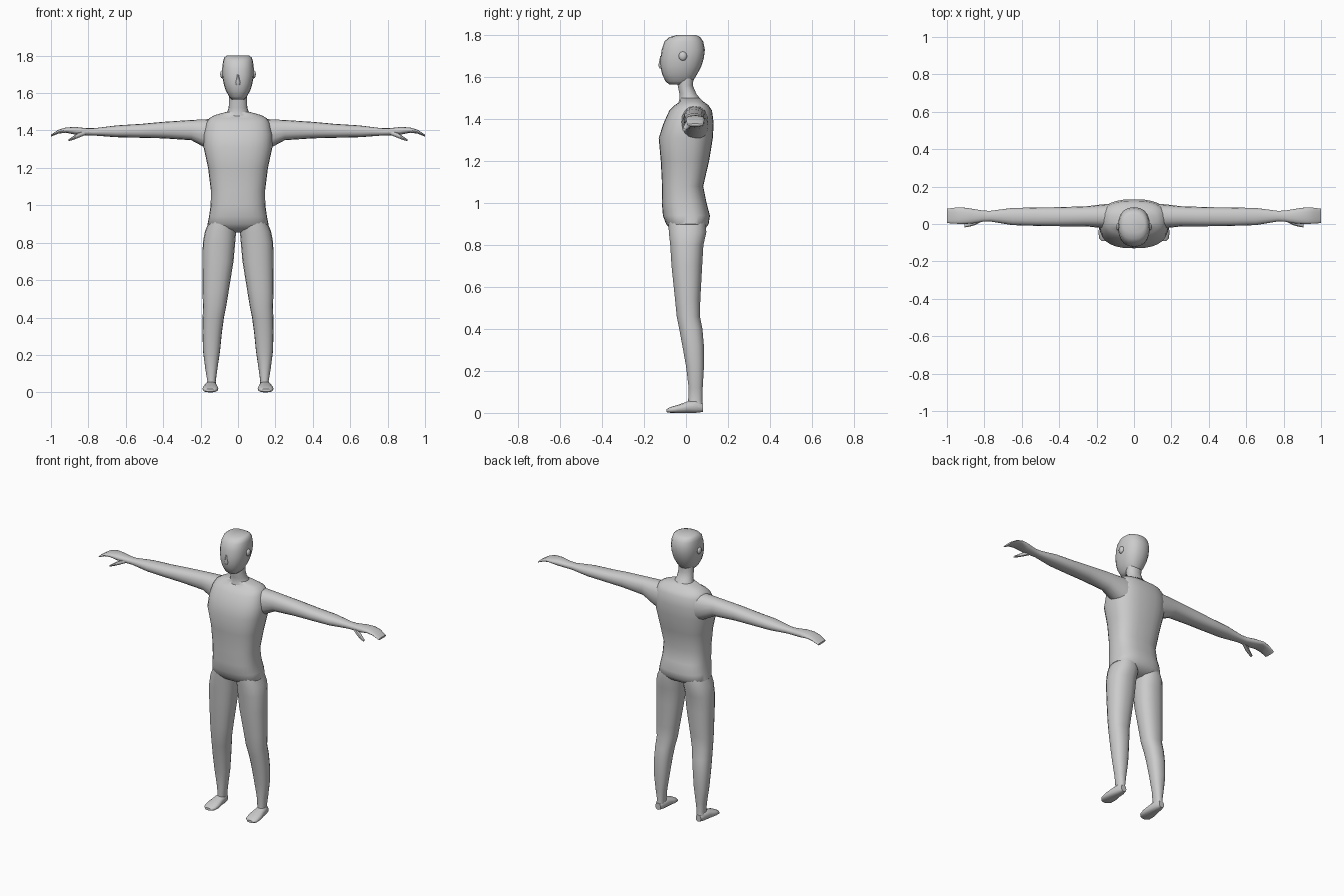
import bpy, math
from mathutils import Vector


def loft(name, axis, rings, n=18, power=2.4, mirror=False, parts=None):
    """Skin superellipse rings (t, a0, a1, b0, b1) set along one axis."""
    order = {'x': (0, 1, 2), 'y': (1, 0, 2), 'z': (2, 0, 1)}[axis]
    verts, faces = [], []
    for t, a0, a1, b0, b1 in rings:
        for i in range(n):
            ang = 2 * math.pi * i / n
            c, s = math.cos(ang), math.sin(ang)
            c = math.copysign(abs(c) ** (2 / power), c)
            s = math.copysign(abs(s) ** (2 / power), s)
            p = [0, 0, 0]
            p[order[0]] = t
            p[order[1]] = (a0 + a1) / 2 + c * (a1 - a0) / 2
            p[order[2]] = (b0 + b1) / 2 + s * (b1 - b0) / 2
            verts.append(p)
    for r in range(len(rings) - 1):
        for i in range(n):
            j = (i + 1) % n
            faces.append((r * n + i, r * n + j, (r + 1) * n + j, (r + 1) * n + i))
    faces.append(tuple(reversed(range(n))))
    faces.append(tuple(range((len(rings) - 1) * n, len(rings) * n)))
    # axis y or a falling t flips the winding
    if (axis == 'y') != (rings[-1][0] < rings[0][0]):
        faces = [tuple(reversed(f)) for f in faces]
    me = bpy.data.meshes.new(name)
    me.from_pydata(verts, [], faces)
    ob = bpy.data.objects.new(name, me)
    bpy.context.collection.objects.link(ob)
    finish(ob, mirror)
    return ob


def finish(ob, mirror):
    bpy.ops.object.select_all(action='DESELECT')
    ob.select_set(True)
    bpy.context.view_layer.objects.active = ob
    bpy.ops.object.shade_smooth_by_angle(angle=math.radians(50))
    if mirror:
        m = ob.modifiers.new("Mirror", 'MIRROR')
        m.use_mirror_merge = False


def sym(z, half, front, back):
    return (z, -half, half, front, back)


# Torso with pelvis and sloping shoulders
loft("torso", 'z', [
    sym(0.855, 0.08, -0.03, 0.05), sym(0.875, 0.14, -0.075, 0.09),
    sym(0.90, 0.163, -0.095, 0.108), sym(0.94, 0.155, -0.11, 0.114),
    sym(1.00, 0.146, -0.115, 0.098), sym(1.08, 0.145, -0.114, 0.082),
    sym(1.20, 0.16, -0.12, 0.11), sym(1.31, 0.184, -0.13, 0.128),
    sym(1.38, 0.184, -0.107, 0.132), sym(1.44, 0.17, -0.08, 0.124),
    sym(1.465, 0.155, -0.055, 0.108), sym(1.482, 0.125, -0.03, 0.085),
    sym(1.50, 0.06, -0.03, 0.065)], n=28, power=2.6)

# Neck
loft("neck", 'z', [
    sym(1.44, 0.085, -0.05, 0.10), sym(1.49, 0.062, -0.033, 0.075),
    sym(1.52, 0.05, -0.032, 0.05), sym(1.56, 0.048, -0.04, 0.033),
    sym(1.62, 0.05, -0.04, 0.04)], power=2.1)

# Head
loft("head", 'z', [
    sym(1.565, 0.032, -0.08, 0.015), sym(1.58, 0.047, -0.098, 0.033),
    sym(1.615, 0.066, -0.114, 0.054), sym(1.65, 0.077, -0.122, 0.073),
    sym(1.69, 0.084, -0.122, 0.085), sym(1.73, 0.085, -0.116, 0.09),
    sym(1.77, 0.08, -0.103, 0.082), sym(1.79, 0.074, -0.08, 0.068),
    sym(1.80, 0.06, -0.045, 0.05)], n=20, power=2.35)

# Nose
loft("nose", 'z', [
    sym(1.642, 0.012, -0.126, -0.10), sym(1.655, 0.014, -0.132, -0.10),
    sym(1.70, 0.006, -0.123, -0.10)], n=8, power=2)

# Ears
bpy.ops.mesh.primitive_uv_sphere_add(segments=10, ring_count=6, radius=1)
ear = bpy.context.object
ear.name = "ear"
for v in ear.data.vertices:
    v.co = Vector((0.084 + 0.012 * v.co.x, -0.015 + 0.02 * v.co.y, 1.70 + 0.022 * v.co.z))
ear.location = (0, 0, 0)
finish(ear, True)

# Arms with mitten-like hands
loft("arm", 'x', [
    (0.10, -0.03, 0.11, 1.28, 1.465), (0.17, -0.022, 0.105, 1.305, 1.46),
    (0.25, -0.013, 0.095, 1.348, 1.456), (0.40, -0.012, 0.09, 1.358, 1.446),
    (0.52, -0.010, 0.088, 1.361, 1.435), (0.65, -0.006, 0.086, 1.364, 1.427),
    (0.77, 0.014, 0.070, 1.373, 1.412), (0.81, 0.012, 0.072, 1.374, 1.412),
    (0.87, 0.002, 0.082, 1.378, 1.419), (0.92, 0.0, 0.089, 1.388, 1.416),
    (0.96, 0.002, 0.087, 1.383, 1.404), (1.0, 0.005, 0.082, 1.367, 1.378)],
    n=16, power=2.3, mirror=True)

# Thumbs
loft("thumb", 'x', [
    (0.81, 0.015, 0.045, 1.378, 1.402), (0.85, -0.006, 0.025, 1.362, 1.39),
    (0.88, -0.014, 0.012, 1.350, 1.370), (0.905, -0.018, 0.0, 1.343, 1.354)],
    n=8, power=2.2, mirror=True)

# Legs
loft("leg", 'z', [
    (0.03, 0.118, 0.172, 0.012, 0.08), (0.06, 0.119, 0.164, 0.010, 0.078),
    (0.12, 0.111, 0.174, 0.012, 0.080), (0.22, 0.096, 0.187, 0.0, 0.086),
    (0.32, 0.086, 0.190, -0.018, 0.086), (0.40, 0.075, 0.189, -0.033, 0.079),
    (0.46, 0.063, 0.187, -0.045, 0.067), (0.54, 0.050, 0.190, -0.053, 0.069),
    (0.70, 0.024, 0.190, -0.070, 0.078), (0.80, 0.015, 0.188, -0.076, 0.084),
    (0.86, 0.010, 0.177, -0.083, 0.098), (0.92, 0.010, 0.152, -0.085, 0.095)],
    n=18, power=2.3, mirror=True)

# Feet
loft("foot", 'y', [
    (-0.092, 0.128, 0.172, 0.003, 0.018), (-0.075, 0.110, 0.187, 0.0, 0.028),
    (-0.04, 0.105, 0.190, 0.0, 0.038), (0.01, 0.112, 0.180, 0.0, 0.056),
    (0.05, 0.115, 0.174, 0.0, 0.06), (0.08, 0.126, 0.162, 0.004, 0.045)],
    n=14, power=2.5, mirror=True)
